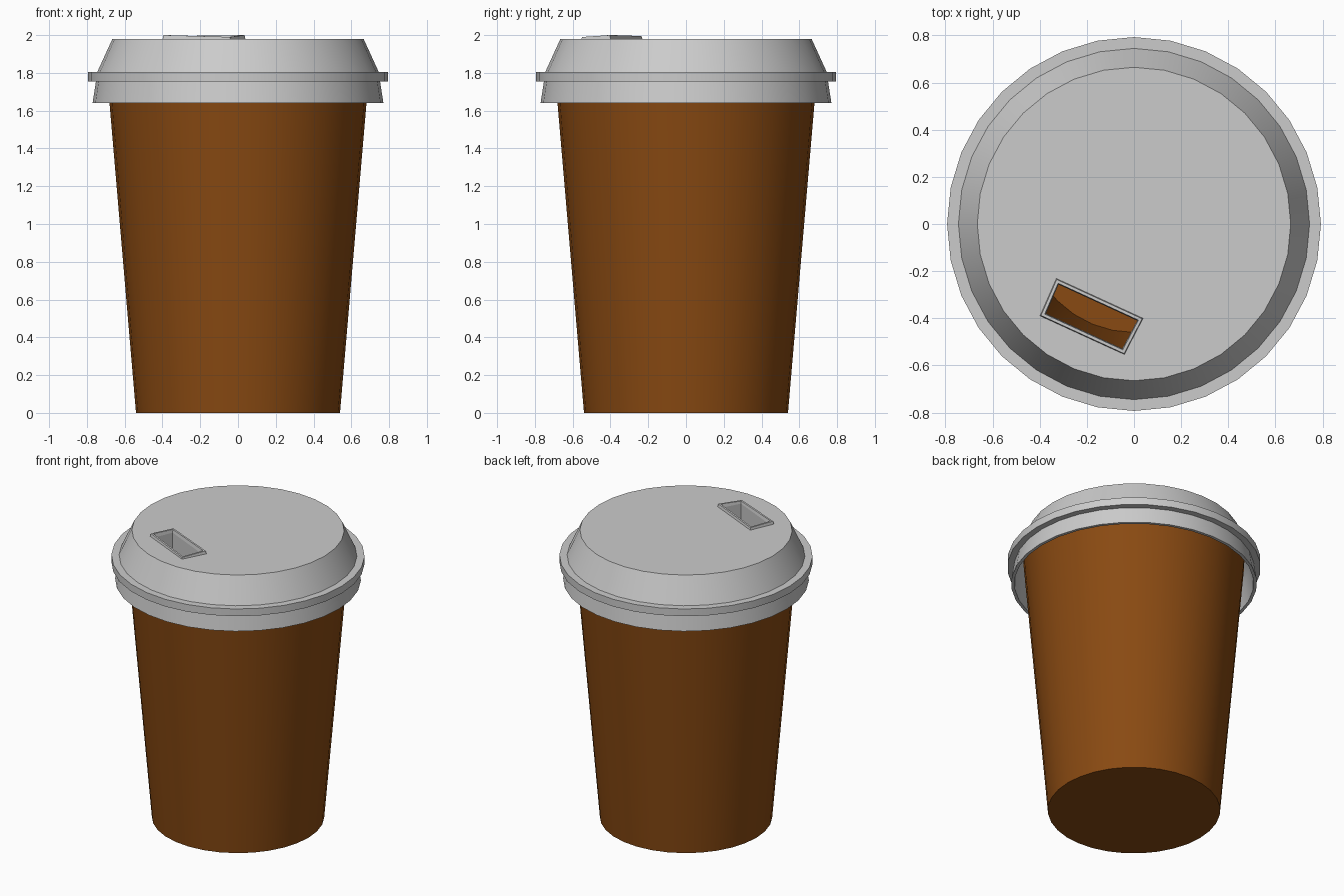
import bpy, bmesh, math
from mathutils import Vector

if "Cube" in bpy.data.objects:
    bpy.data.objects.remove(bpy.data.objects["Cube"])

SIDES = 32


def finish(name, bm, mat=None):
    bmesh.ops.remove_doubles(bm, verts=bm.verts, dist=1e-5)
    bmesh.ops.recalc_face_normals(bm, faces=bm.faces)
    me = bpy.data.meshes.new(name)
    bm.to_mesh(me)
    bm.free()
    ob = bpy.data.objects.new(name, me)
    bpy.context.collection.objects.link(ob)
    if mat:
        me.materials.append(mat)
    return ob


def lathe(name, profile, mat=None):
    """Revolve (radius, z) points; both profile ends are capped with a disc."""
    bm = bmesh.new()
    rings = [[bm.verts.new((r * math.cos(2 * math.pi * i / SIDES),
                            r * math.sin(2 * math.pi * i / SIDES), z))
              for i in range(SIDES)] for r, z in profile]
    for a, b in zip(rings, rings[1:]):
        for i in range(SIDES):
            j = (i + 1) % SIDES
            bm.faces.new((a[i], a[j], b[j], b[i]))
    bm.faces.new(rings[0])
    bm.faces.new(rings[-1])
    return finish(name, bm, mat)


def loft(name, loops, closed):
    """Join quads loop to loop; closed makes a tube ring, otherwise caps it."""
    bm = bmesh.new()
    rings = [[bm.verts.new(p) for p in loop] for loop in loops]
    pairs = list(zip(rings, rings[1:]))
    if closed:
        pairs.append((rings[-1], rings[0]))
    for a, b in pairs:
        for i in range(4):
            j = (i + 1) % 4
            bm.faces.new((a[i], a[j], b[j], b[i]))
    if not closed:
        bm.faces.new(rings[0])
        bm.faces.new(rings[-1])
    return finish(name, bm)


def smooth(ob, angle=20):
    bpy.ops.object.select_all(action='DESELECT')
    ob.select_set(True)
    bpy.context.view_layer.objects.active = ob
    bpy.ops.object.shade_smooth_by_angle(angle=math.radians(angle))


brown = bpy.data.materials.new("brown_card")
brown.diffuse_color = (0.25, 0.068, 0.006, 1)
brown.use_nodes = True
brown.node_tree.nodes["Principled BSDF"].inputs["Base Color"].default_value = brown.diffuse_color

# hollow tapered cup
cup = lathe("cup", [(0.54, 0), (0.694, 1.80), (0.62, 1.80), (0.46, 0.06)], brown)
smooth(cup)

# lid shell: outer profile from the top disc down, then back up inside
lid = lathe("lid", [
    (0.665, 1.98), (0.745, 1.805), (0.793, 1.805), (0.793, 1.755),
    (0.752, 1.755), (0.77, 1.64), (0.75, 1.64), (0.725, 1.77),
    (0.71, 1.81), (0.645, 1.94)])

# sip opening, a slanted quad near the front edge
corners = [Vector(c) for c in ((-0.33, -0.23), (0.04, -0.40),
                               (-0.04, -0.555), (-0.40, -0.39))]
centre = sum(corners, Vector((0, 0))) / 4
long_axis = (corners[1] - corners[0]).normalized()
side_axis = Vector((-long_axis.y, long_axis.x))


def inset(d, heights):
    pts = []
    for c, z in zip(corners, heights):
        v = c - centre
        u, w = v.dot(long_axis), v.dot(side_axis)
        p = (centre + long_axis * (u - math.copysign(d, u))
             + side_axis * (w - math.copysign(d, w)))
        pts.append((p.x, p.y, z))
    return pts


# cut the opening through the lid
cutter = loft("opening_cutter", [inset(0.012, [1.7] * 4), inset(0.012, [2.2] * 4)], False)
cutter.hide_render = True
cutter.hide_viewport = True
cut = lid.modifiers.new("opening", 'BOOLEAN')
cut.operation = 'DIFFERENCE'
cut.solver = 'EXACT'
cut.object = cutter
bpy.context.view_layer.objects.active = lid
bpy.ops.object.modifier_apply(modifier=cut.name)
bpy.data.objects.remove(cutter)
smooth(lid)

# raised lip around the opening with a short chute below it
loft("sip_rim", [
    inset(0.0, [1.975] * 4), inset(0.004, [1.995, 2.0, 1.99, 2.0]),
    inset(0.016, [1.995, 2.0, 1.99, 2.0]), inset(0.02, [1.975] * 4),
    inset(0.02, [1.84] * 4), inset(0.01, [1.84] * 4),
    inset(0.01, [1.97] * 4)], True)
